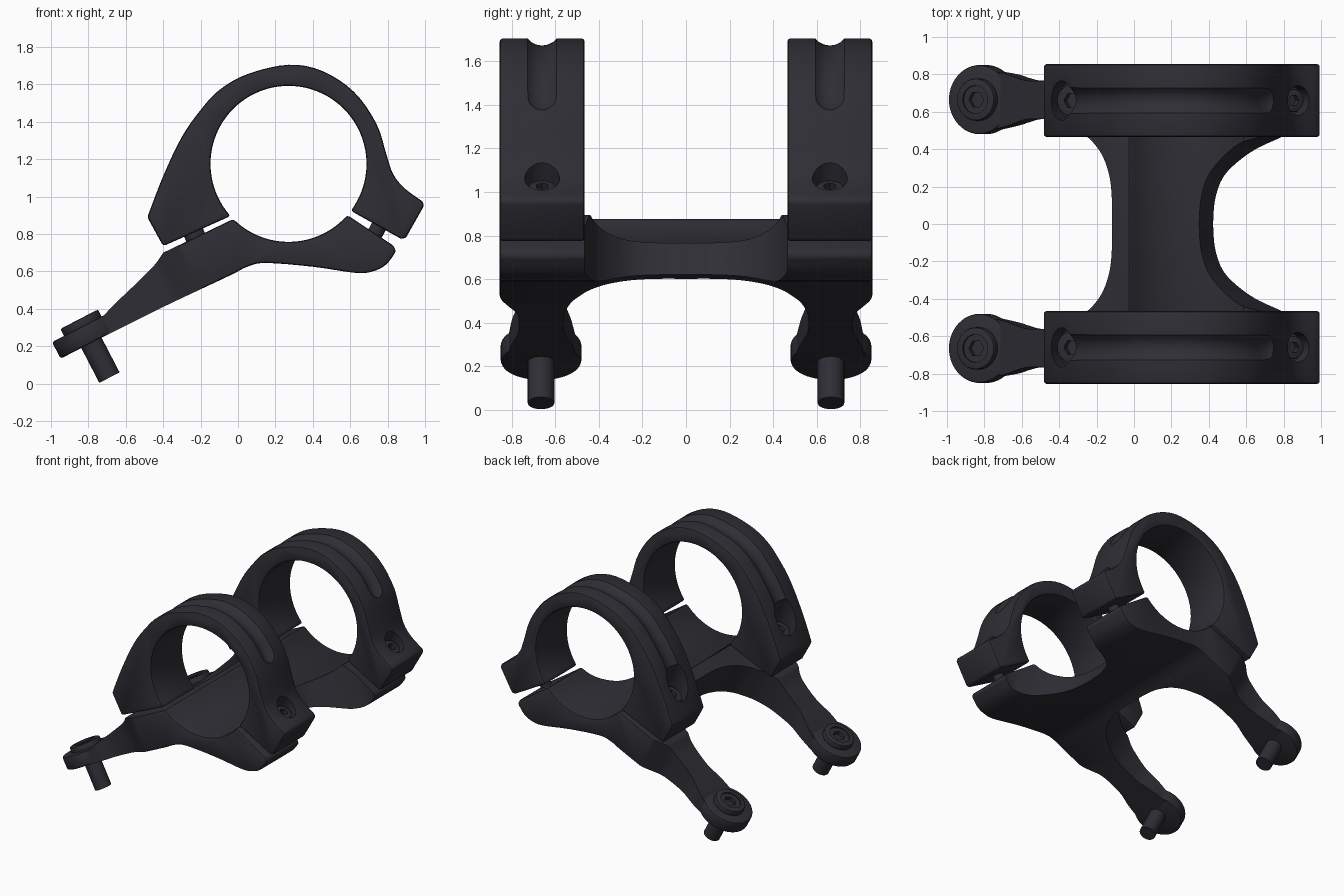
import bpy, bmesh, math
from mathutils import Vector

cube = bpy.data.objects.get("Cube")
if cube:
    bpy.data.objects.remove(cube)

black = bpy.data.materials.new("anodised_black")
black.use_nodes = True
COLOR = (0.027, 0.027, 0.035, 1)
black.diffuse_color = COLOR
bsdf = black.node_tree.nodes["Principled BSDF"]
bsdf.inputs["Base Color"].default_value = COLOR
bsdf.inputs["Roughness"].default_value = 0.5

BORE = Vector((0.27, 1.175))
BORE_R = 0.417
CLAMP_Y = 0.66


def make(name, loops):
    """Closed solid skinned over a list of equal-length point loops."""
    bm = bmesh.new()
    rings = [[bm.verts.new(p) for p in loop] for loop in loops]
    n = len(rings[0])
    for a, b in zip(rings, rings[1:]):
        for i in range(n):
            j = (i + 1) % n
            bm.faces.new((a[i], a[j], b[j], b[i]))
    bm.faces.new(rings[0])
    bm.faces.new(rings[-1])
    bmesh.ops.recalc_face_normals(bm, faces=bm.faces)
    me = bpy.data.meshes.new(name)
    bm.to_mesh(me)
    bm.free()
    me.materials.append(black)
    ob = bpy.data.objects.new(name, me)
    bpy.context.collection.objects.link(ob)
    return ob


def activate(ob):
    bpy.ops.object.select_all(action='DESELECT')
    ob.select_set(True)
    bpy.context.view_layer.objects.active = ob


def prism(name, profile, y0, y1):
    return make(name, [[(x, y, z) for x, z in profile] for y in (y0, y1)])


def cylinder(name, start, axis, t0, t1, r, y, n=32):
    """Cylinder along an axis lying in the xz plane."""
    loops = []
    for t in (t0, t1):
        c = start + axis * t
        ring = []
        for i in range(n):
            a = math.tau * i / n
            ring.append((c.x + axis.y * r * math.cos(a), y + r * math.sin(a),
                         c.y - axis.x * r * math.cos(a)))
        loops.append(ring)
    return make(name, loops)


def cut(ob, tool, operation='DIFFERENCE'):
    activate(ob)
    mod = ob.modifiers.new("cut", 'BOOLEAN')
    mod.object, mod.operation, mod.solver = tool, operation, 'EXACT'
    bpy.ops.object.modifier_apply(modifier=mod.name)
    bpy.data.objects.remove(tool)


def bevel(ob, width):
    activate(ob)
    mod = ob.modifiers.new("bevel", 'BEVEL')
    mod.width, mod.segments = width, 2
    mod.limit_method, mod.angle_limit = 'ANGLE', math.radians(35)
    bpy.ops.object.modifier_apply(modifier=mod.name)


def smooth(ob):
    activate(ob)
    bpy.ops.object.shade_smooth_by_angle(angle=math.radians(32))


def spline(points, steps=4):
    """Catmull-Rom curve through 2D points."""
    p = [Vector(q) for q in points]
    p = [2 * p[0] - p[1]] + p + [2 * p[-1] - p[-2]]
    out = []
    for a, b, c, d in zip(p, p[1:], p[2:], p[3:]):
        for k in range(steps):
            t = k / steps
            out.append(0.5 * (2 * b + (c - a) * t + (2 * a - 5 * b + 4 * c - d) * t * t
                              + (3 * b - a - 3 * c + d) * t ** 3))
    return out + [p[-2]]


def bore_arc(a0, a1, n):
    return [BORE + BORE_R * Vector((math.cos(a), math.sin(a)))
            for a in (math.radians(a0 + (a1 - a0) * i / n) for i in range(n + 1))]


# Lower body: side profile with the half bore, sloping down into the arms
underside = spline([(0.845, 0.705), (0.79, 0.635), (0.72, 0.6), (0.63, 0.592), (0.4, 0.625),
                    (0.15, 0.645), (0.05, 0.625), (-0.05, 0.575), (-0.4, 0.41), (-0.73, 0.245)])
arm_top = spline([(-0.74, 0.34), (-0.66, 0.425), (-0.55, 0.53), (-0.45, 0.63), (-0.4, 0.7)])
side = bore_arc(225, 319, 24) + [Vector((0.835, 0.735))] + underside
side += [Vector((-0.8, 0.21)), Vector((-0.83, 0.29))] + arm_top
body = prism("lower_body", side, -0.855, 0.855)
bevel(body, 0.015)

# Plan outline, swept square to the arms, leaves two arms and a waisted bridge
outer = spline([(-1.02, 0.82), (-0.88, 0.8), (-0.8, 0.78), (-0.73, 0.767), (-0.62, 0.765),
                (-0.52, 0.775), (-0.44, 0.81), (-0.36, 0.845), (-0.28, 0.87)])
front_edge = spline([(0.7, 0.465), (0.56, 0.41), (0.46, 0.34), (0.38, 0.25), (0.34, 0.13),
                     (0.33, 0)])
back_edge = spline([(-0.1, 0), (-0.1, 0.13), (-0.115, 0.25), (-0.16, 0.36), (-0.23, 0.44),
                    (-0.3, 0.485), (-0.38, 0.525), (-0.5, 0.555), (-0.62, 0.562),
                    (-0.73, 0.56), (-0.8, 0.545), (-0.88, 0.525), (-1.02, 0.5)])


def flip(points):
    return [Vector((p.x, -p.y)) for p in reversed(points)]


ends = [Vector((1.05, 0.87)), Vector((1.05, 0.465))]
half = outer + ends + front_edge
plan = half + flip(half)[1:] + flip(back_edge) + back_edge[1:]
SHEAR = 0.52
plan_tool = make("plan_tool", [[(p.x - SHEAR * (z - 0.8), p.y, z) for p in plan]
                               for z in (0, 1.2)])
cut(body, plan_tool, 'INTERSECT')
smooth(body)

# Cap outline from the rear lug over the top to the front lug
crown = spline([(-0.485, 0.89), (-0.4, 1.11), (-0.3, 1.32), (-0.2, 1.463), (-0.1, 1.57),
                (0.05, 1.655), (0.27, 1.705), (0.45, 1.672), (0.62, 1.56), (0.74, 1.39),
                (0.795, 1.22), (0.83, 1.12), (0.89, 1.045), (0.985, 0.975)])
cap_side = [Vector((-0.4, 0.735))] + crown
cap_side += [Vector((0.997, 0.955)), Vector((0.895, 0.775)), Vector((0.87, 0.775))]
cap_side += bore_arc(-37, 222, 56)

# Groove path floats just outside the crown and fades out at the front
groove_path = []
for p in crown[5:36]:
    groove_path.append(p + (p - BORE).normalized() * 0.052)
groove_path.append(groove_path[-1] + Vector((0.07, -0.03)))


def groove(y, r=0.085, n=20):
    loops = []
    for i, p in enumerate(groove_path):
        t = groove_path[min(i + 1, len(groove_path) - 1)] - groove_path[max(i - 1, 0)]
        nrm = Vector((-t.y, t.x)).normalized()
        loops.append([(p.x + nrm.x * r * math.cos(a), y + r * math.sin(a),
                       p.y + nrm.y * r * math.cos(a))
                      for a in (math.tau * k / n for k in range(n))])
    return make("groove_tool", loops)


# Clamp bolts: start point, axis, shaft radius, head radius, pocket radius, seat depth
CLAMP_BOLTS = {
    "rear": (Vector((-0.23, 0.79)), Vector((-0.41, 0.91)).normalized(), 0.055, 0.085, 0.105, 0.2),
    "front": (Vector((0.745, 0.825)), Vector((0.48, 0.88)).normalized(), 0.042, 0.062, 0.08, 0.17),
}
ARM_AXIS = Vector((-0.46, 0.887)).normalized()
HUB = Vector((-0.807, 0.263))

for sign, label in ((-1, "front"), (1, "back")):
    y = sign * CLAMP_Y
    cap = prism(label + "_clamp_cap", cap_side, y - 0.195, y + 0.195)
    bevel(cap, 0.015)
    cut(cap, groove(y))
    for place, (start, axis, shaft_r, head_r, pocket_r, seat) in CLAMP_BOLTS.items():
        cut(cap, cylinder("pocket_tool", start, axis, seat, 0.5, pocket_r, y))
        name = label + "_" + place + "_clamp_bolt"
        smooth(cylinder(name + "_shaft", start, axis, -0.08, seat + 0.02, shaft_r, y))
        head = cylinder(name + "_head", start, axis, seat - 0.02, seat + 0.06, head_r, y)
        bevel(head, 0.01)
        cut(head, cylinder("hex_tool", start, axis, seat + 0.01, 0.5, head_r * 0.5, y, 6))
        smooth(head)
    smooth(cap)

    # Round arm end with its mounting bolt
    hub_y = sign * 0.665
    hub = cylinder(label + "_arm_end", HUB, ARM_AXIS, -0.05, 0.05, 0.185, hub_y, 48)
    bevel(hub, 0.012)
    smooth(hub)
    smooth(cylinder(label + "_mount_bolt_shaft", HUB, ARM_AXIS, -0.26, 0, 0.061, hub_y))
    head = cylinder(label + "_mount_bolt_head", HUB, ARM_AXIS, 0.03, 0.092, 0.113, hub_y, 40)
    bevel(head, 0.01)
    cut(head, cylinder("recess_tool", HUB, ARM_AXIS, 0.08, 0.2, 0.075, hub_y))
    cut(head, cylinder("hex_tool", HUB, ARM_AXIS, 0.045, 0.2, 0.045, hub_y, 6))
    smooth(head)
